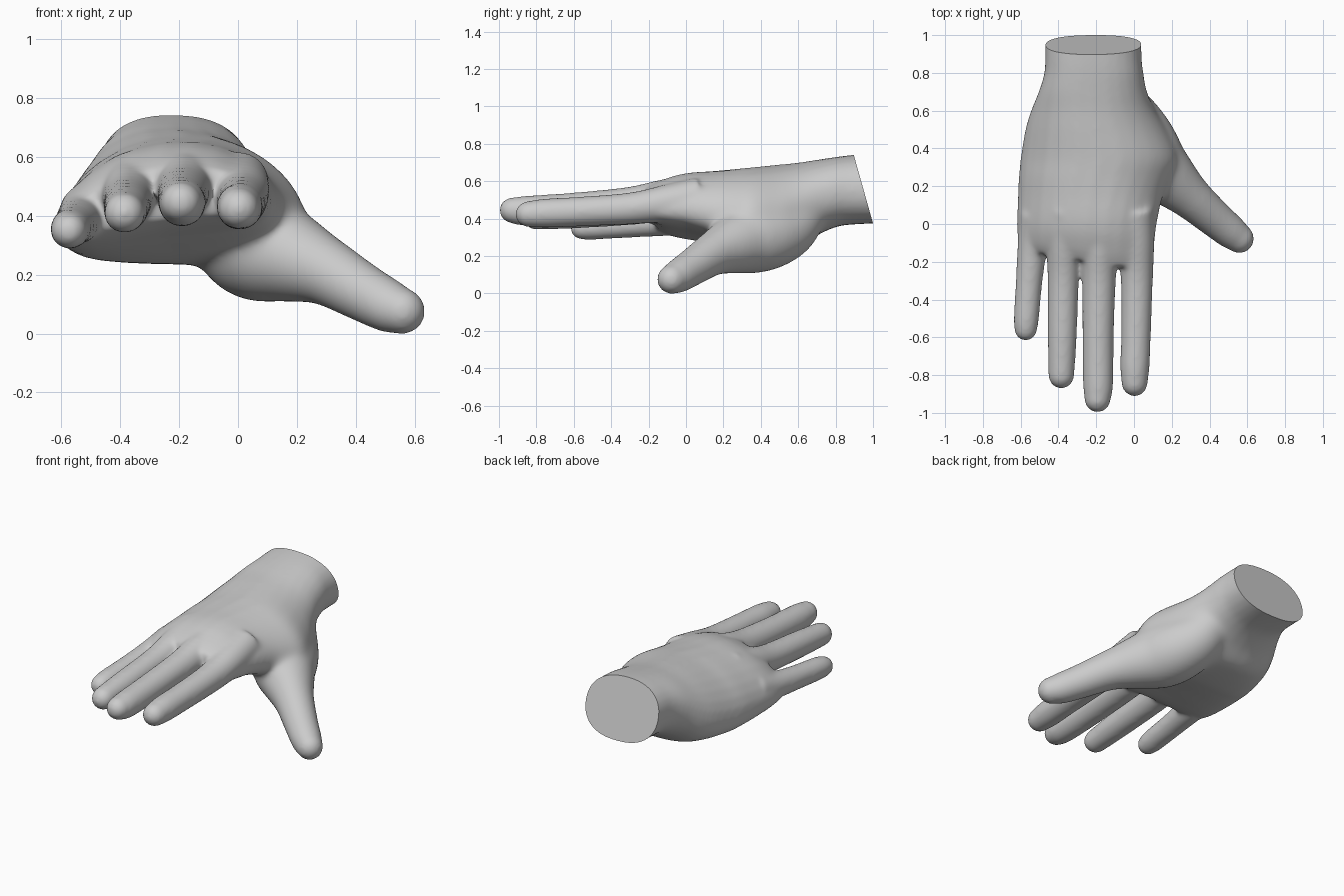
import bpy, bmesh, math
from mathutils import Vector

if "Cube" in bpy.data.objects:
    bpy.data.objects.remove(bpy.data.objects["Cube"])

N = 28  # points per ring


def smooth_path(keys, steps=5):
    """Catmull-Rom interpolation through rows of values."""
    out = []
    for i in range(len(keys) - 1):
        p0, p1 = keys[max(i - 1, 0)], keys[i]
        p2, p3 = keys[i + 1], keys[min(i + 2, len(keys) - 1)]
        for s in range(steps):
            t = s / steps
            out.append([0.5 * (2 * b + (c - a) * t + (2 * a - 5 * b + 4 * c - d) * t * t
                               + (3 * b - a - 3 * c + d) * t ** 3)
                        for a, b, c, d in zip(p0, p1, p2, p3)])
    out.append(list(keys[-1]))
    return out


def loft(name, rings):
    """Closed skin over a list of point rings."""
    bm = bmesh.new()
    vs = [[bm.verts.new(p) for p in ring] for ring in rings]
    for a, b in zip(vs, vs[1:]):
        for i in range(N):
            j = (i + 1) % N
            bm.faces.new((a[i], a[j], b[j], b[i]))
    bm.faces.new(vs[0])
    bm.faces.new(vs[-1])
    bmesh.ops.recalc_face_normals(bm, faces=bm.faces)
    me = bpy.data.meshes.new(name)
    bm.to_mesh(me)
    bm.free()
    ob = bpy.data.objects.new(name, me)
    bpy.context.collection.objects.link(ob)
    return ob


def circle(c, d, r):
    side = d.cross(Vector((0, 0, 1))).normalized()
    up = side.cross(d).normalized()
    return [c + (side * math.cos(a) + up * math.sin(a)) * r
            for a in (2 * math.pi * i / N for i in range(N))]


def digit(name, keys):
    """Tapering tube of (x, y, z, radius) with a round tip."""
    path = smooth_path(keys)
    pts = [Vector(p[:3]) for p in path]
    rings = []
    for i, p in enumerate(path):
        d = (pts[min(i + 1, len(pts) - 1)] - pts[max(i - 1, 0)]).normalized()
        rings.append(circle(pts[i], d, p[3] + 0.003))
    for k in range(1, 8):
        a = math.radians(12 * k)
        rings.append(circle(pts[-1] + d * (path[-1][3] + 0.006) * math.sin(a), d,
                            (path[-1][3] + 0.003) * math.cos(a)))
    return loft(name, rings)


def signed_pow(v, e):
    return math.copysign(abs(v) ** e, v)


def palm_ring(y, x0, x1, zl, zr, top, bot):
    """Arched oval: both side heights, the crown and the underside are given."""
    ring = []
    for i in range(N):
        a = 2 * math.pi * i / N
        u, v = signed_pow(math.cos(a), 0.85), signed_pow(math.sin(a), 0.9)
        mid = zl + (zr - zl) * (u + 1) / 2
        mid += ((top + bot) / 2 - (zl + zr) / 2) * (1 - u * u)
        # the finger roots slant forward towards the index side
        yy = y * (1 + 0.4 * (1 + u)) if y < 0 else y
        ring.append(Vector(((x0 + x1) / 2 + (x1 - x0) / 2 * u, yy, mid + (top - bot) / 2 * v)))
    return ring


# palm and wrist: y, left x, right x, left z, right z, top, bottom
palm = loft("hand", [palm_ring(*s) for s in smooth_path([
    (-0.14, -0.60, 0.08, 0.37, 0.46, 0.57, 0.40),
    (-0.09, -0.615, 0.10, 0.37, 0.46, 0.61, 0.365),
    (0.00, -0.62, 0.12, 0.37, 0.46, 0.65, 0.335),
    (0.15, -0.615, 0.155, 0.37, 0.43, 0.665, 0.30),
    (0.25, -0.61, 0.20, 0.375, 0.40, 0.675, 0.275),
    (0.35, -0.60, 0.235, 0.38, 0.38, 0.685, 0.255),
    (0.50, -0.575, 0.175, 0.41, 0.39, 0.70, 0.245),
    (0.60, -0.545, 0.115, 0.45, 0.44, 0.71, 0.255),
    (0.70, -0.505, 0.07, 0.52, 0.51, 0.725, 0.32),
    (0.80, -0.475, 0.05, 0.56, 0.55, 0.74, 0.365),
    (0.90, -0.47, 0.04, 0.57, 0.56, 0.752, 0.38),
    (1.15, -0.47, 0.04, 0.57, 0.56, 0.775, 0.39)])])

# fingers and thumb
digits = [
    digit("little_finger", [(-0.51, 0.05, 0.43, 0.09), (-0.535, -0.1, 0.40, 0.078),
                            (-0.555, -0.3, 0.38, 0.068), (-0.57, -0.5, 0.365, 0.064),
                            (-0.573, -0.555, 0.36, 0.058)]),
    digit("ring_finger", [(-0.36, 0.08, 0.53, 0.10), (-0.37, -0.12, 0.49, 0.09),
                          (-0.375, -0.3, 0.46, 0.08), (-0.38, -0.6, 0.435, 0.074),
                          (-0.385, -0.8, 0.42, 0.066)]),
    digit("middle_finger", [(-0.17, 0.1, 0.54, 0.105), (-0.18, -0.1, 0.525, 0.096),
                            (-0.185, -0.3, 0.492, 0.086), (-0.19, -0.6, 0.467, 0.08),
                            (-0.19, -0.85, 0.453, 0.077), (-0.193, -0.925, 0.455, 0.067)]),
    digit("index_finger", [(0.0, 0.08, 0.53, 0.10), (0.01, -0.1, 0.495, 0.095),
                           (0.015, -0.3, 0.465, 0.082), (0.01, -0.6, 0.447, 0.076),
                           (0.005, -0.75, 0.44, 0.075), (0.003, -0.84, 0.435, 0.067)]),
    digit("thumb", [(-0.08, 0.70, 0.51, 0.09), (-0.02, 0.57, 0.375, 0.15),
                    (0.03, 0.46, 0.325, 0.178), (0.09, 0.34, 0.30, 0.183),
                    (0.19, 0.24, 0.265, 0.15), (0.30, 0.14, 0.22, 0.113),
                    (0.42, 0.035, 0.152, 0.096), (0.51, -0.04, 0.104, 0.087),
                    (0.555, -0.075, 0.087, 0.076)]),
]

# blend all parts into one continuous skin
bpy.ops.object.select_all(action='DESELECT')
for ob in digits + [palm]:
    ob.select_set(True)
bpy.context.view_layer.objects.active = palm
bpy.ops.object.join()
rm = palm.modifiers.new("blend", 'REMESH')
rm.mode = 'VOXEL'
rm.voxel_size = 0.01
sm = palm.modifiers.new("soften", 'SMOOTH')
sm.factor = 0.5
sm.iterations = 24
for m in ("blend", "soften"):
    bpy.ops.object.modifier_apply(modifier=m)

# extra softening where the thumb root meets the palm
grp = palm.vertex_groups.new(name="thumb_root")
for v in palm.data.vertices:
    gap = (v.co - Vector((0.08, 0.42, 0.38))).length
    w = min(1, max(0, (0.42 - gap) / 0.15))
    if w > 0:
        grp.add([v.index], w, 'REPLACE')
sm = palm.modifiers.new("soften_root", 'SMOOTH')
sm.vertex_group = "thumb_root"
sm.factor = 0.5
sm.iterations = 60
bpy.ops.object.modifier_apply(modifier="soften_root")

# slanted flat cut at the wrist, resting on the ground
bm = bmesh.new()
bm.from_mesh(palm.data)
bmesh.ops.bisect_plane(bm, geom=bm.verts[:] + bm.edges[:] + bm.faces[:],
                       plane_co=(-0.2, 0.948, 0.57), plane_no=(0, 0.96, 0.27),
                       clear_outer=True)
bmesh.ops.holes_fill(bm, edges=[e for e in bm.edges if e.is_boundary], sides=0)
bmesh.ops.recalc_face_normals(bm, faces=bm.faces)
low = min(v.co.z for v in bm.verts)
bmesh.ops.translate(bm, verts=bm.verts, vec=(0, 0, -low))
bm.to_mesh(palm.data)
bm.free()

# plain grey skin
grey = bpy.data.materials.new("light_grey")
grey.diffuse_color = (0.6, 0.6, 0.6, 1)
grey.use_nodes = True
grey.node_tree.nodes["Principled BSDF"].inputs["Base Color"].default_value = grey.diffuse_color
palm.data.materials.clear()
palm.data.materials.append(grey)
bpy.ops.object.shade_smooth_by_angle(angle=math.radians(40))
